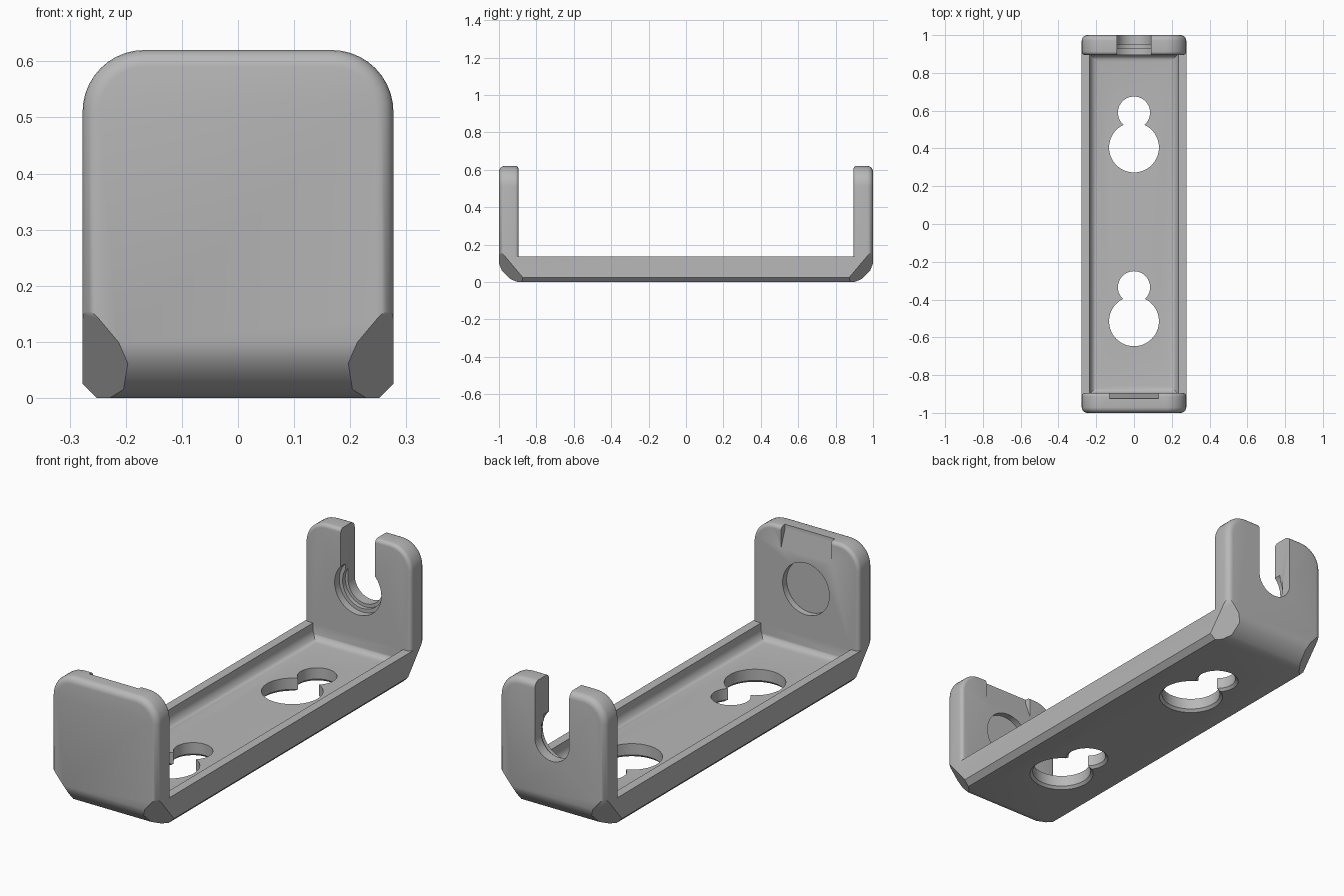
import bpy, bmesh, math
from mathutils import Vector

old = bpy.data.objects.get("Cube")
if old:
    bpy.data.objects.remove(old, do_unlink=True)

HALF_W, HEIGHT, RAIL, INNER = 0.277, 0.62, 0.137, 0.895

grey = bpy.data.materials.new("light_grey_plastic")
grey.use_nodes = True
grey.diffuse_color = (0.48, 0.48, 0.48, 1)
grey.node_tree.nodes["Principled BSDF"].inputs["Base Color"].default_value = (0.48, 0.48, 0.48, 1)


def make(name, bm):
    bmesh.ops.recalc_face_normals(bm, faces=bm.faces[:])
    mesh = bpy.data.meshes.new(name)
    bm.to_mesh(mesh)
    bm.free()
    mesh.materials.append(grey)
    obj = bpy.data.objects.new(name, mesh)
    bpy.context.collection.objects.link(obj)
    return obj


def prism(name, points, axis, start, end, rims=None):
    """Extrude a 2D profile along x or y; rims gives the rounding at each end."""
    bm = bmesh.new()

    def place(p, t):
        return (p[0], t, p[1]) if axis == "y" else (t, p[0], p[1])
    rings = [[bm.verts.new(place(p, t)) for p in points] for t in (start, end)]
    caps = [bm.faces.new(r) for r in rings]
    for i in range(len(points)):
        j = (i + 1) % len(points)
        bm.faces.new((rings[0][i], rings[0][j], rings[1][j], rings[1][i]))
    if rims:
        bmesh.ops.recalc_face_normals(bm, faces=bm.faces[:])
        for cap, size in zip(caps, rims):
            bmesh.ops.bevel(bm, geom=list(cap.edges), offset=size, segments=5,
                            profile=0.5, affect="EDGES", clamp_overlap=True)
    return make(name, bm)


def arc(cx, cz, r, a0, a1, n):
    return [(cx + r * math.cos(math.radians(a0 + (a1 - a0) * i / n)),
             cz + r * math.sin(math.radians(a0 + (a1 - a0) * i / n))) for i in range(n + 1)]


def lathe(name, steps, centre, along="z", sides=64):
    """Solid of revolution from (radius, distance) steps."""
    bm = bmesh.new()
    rings = []
    for r, t in steps:
        ring = []
        for i in range(sides):
            a = 2 * math.pi * i / sides
            u, v = r * math.cos(a), r * math.sin(a)
            ring.append(bm.verts.new(Vector(centre) + Vector((u, v, t) if along == "z" else (u, t, v))))
        rings.append(ring)
    for a, b in zip(rings, rings[1:]):
        for i in range(sides):
            j = (i + 1) % sides
            bm.faces.new((a[i], a[j], b[j], b[i]))
    bm.faces.new(rings[0])
    bm.faces.new(rings[-1])
    return make(name, bm)


def half_space(point, normal):
    """Large block lying beyond a plane."""
    bm = bmesh.new()
    bmesh.ops.create_cube(bm, size=1)
    n = Vector(normal).normalized()
    bmesh.ops.translate(bm, verts=bm.verts, vec=(0, 0, 0.5))
    bmesh.ops.transform(bm, verts=bm.verts, matrix=n.to_track_quat("Z", "Y").to_matrix().to_4x4())
    bmesh.ops.translate(bm, verts=bm.verts, vec=point)
    return make("trim_cutter", bm)


def combine(target, tool, operation="DIFFERENCE"):
    tool.hide_render = True
    mod = target.modifiers.new("combine", "BOOLEAN")
    mod.operation, mod.object, mod.solver = operation, tool, "EXACT"
    bpy.context.view_layer.objects.active = target
    bpy.ops.object.modifier_apply(modifier=mod.name)
    bpy.data.objects.remove(tool, do_unlink=True)


# Base tray with chamfered lower edges
foot = [(-HALF_W, 0.025), (-HALF_W + 0.025, 0), (HALF_W - 0.025, 0), (HALF_W, 0.025)]
bracket = prism("mounting_bracket", foot + [(HALF_W, RAIL), (-HALF_W, RAIL)], "y", -0.95, 0.95)

# Trough with filleted floor edges
bm = bmesh.new()
bmesh.ops.create_cube(bm, size=1)
bmesh.ops.scale(bm, verts=bm.verts, vec=(0.47, 1.8, 0.3))
bmesh.ops.translate(bm, verts=bm.verts, vec=(0, 0, 0.215))
low = [e for e in bm.edges if all(v.co.z < 0.1 for v in e.verts)]
bmesh.ops.bevel(bm, geom=low, offset=0.042, segments=5, profile=0.5, affect="EDGES")
combine(bracket, make("trough_cutter", bm))

# End walls with rounded top corners and soft rims
top = arc(HALF_W - 0.11, HEIGHT - 0.11, 0.11, 0, 90, 10)
top += [(-x, z) for x, z in reversed(top)]
for s in (-1, 1):
    wall = prism("end_wall", foot + top, "y", s * INNER, s, rims=(0.018, 0.03))
    combine(bracket, wall, "UNION")

# Rounded lower ends and slanted lower corners
for s in (-1, 1):
    for angle, reach in ((22, 0.093), (45, 0.087), (68, 0.093)):
        a = math.radians(angle)
        n = Vector((0, s * math.cos(a), -math.sin(a)))
        combine(bracket, half_space(Vector((0, s * 0.9, 0.1)) + n * reach, n))
    for side in (-1, 1):
        combine(bracket, half_space((side * HALF_W, s * 0.97, 0.14), (side, s, -0.84)))

# Keyhole screw openings, eased on the underside
for big_y, small_y in ((0.405, 0.59), (-0.515, -0.335)):
    for y, r in ((big_y, 0.132), (small_y, 0.085)):
        steps = [(r + 0.022, -0.01), (r, 0.012), (r, 0.3)]
        combine(bracket, lathe("keyhole_cutter", steps, (0, y, 0)))

# Open slot and stepped seat in the back wall
slot = arc(0, 0.36, 0.09, 180, 360, 24) + [(0.09, 0.8), (-0.09, 0.8)]
combine(bracket, prism("slot_cutter", slot, "y", 0.8, 1.2))
seat = [(0.122, -0.05), (0.122, 0.035), (0.105, 0.035), (0.105, 0.055)]
combine(bracket, lathe("seat_cutter", seat, (0, INNER, 0.36), "y"))

# Round blind recess and sloped lead-in notch in the front wall
combine(bracket, lathe("recess_cutter", [(0.122, -0.03), (0.122, 0.05)], (0, -INNER, 0.36), "y"))
ramp = [(-0.88, 0.48), (-0.925, 0.6), (-0.925, 0.7), (-0.88, 0.7)]
combine(bracket, prism("notch_cutter", ramp, "x", -0.13, 0.13))

# Smooth curves, crisp edges
bpy.ops.object.select_all(action="DESELECT")
bracket.select_set(True)
bpy.context.view_layer.objects.active = bracket
bpy.ops.object.shade_smooth_by_angle(angle=math.radians(32))
